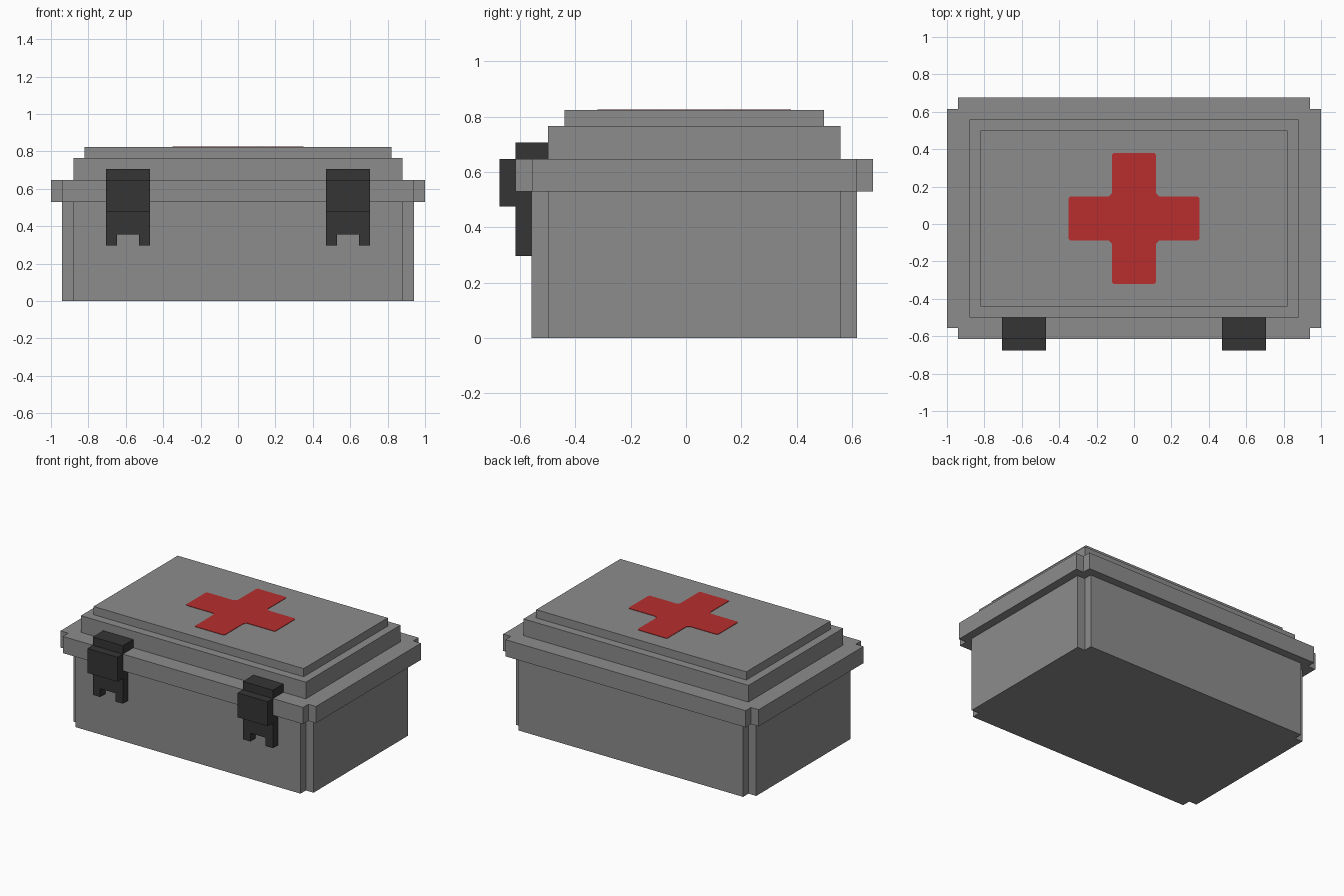
import bpy, bmesh

if "Cube" in bpy.data.objects:
    bpy.data.objects.remove(bpy.data.objects["Cube"])

CY = 0.03   # case centre in y (latches extend the front)
NOTCH = 0.06


def material(name, rgb):
    m = bpy.data.materials.new(name)
    m.diffuse_color = (*rgb, 1)
    m.use_nodes = True
    m.node_tree.nodes["Principled BSDF"].inputs["Base Color"].default_value = m.diffuse_color
    return m


GREY = material("case grey", (0.265, 0.265, 0.265))
DARK = material("latch charcoal", (0.036, 0.036, 0.036))
RED = material("cross red", (0.48, 0.027, 0.027))


def prism(name, outline, z0, z1, mat):
    """Extrude a flat outline from z0 up to z1."""
    bm = bmesh.new()
    face = bm.faces.new([bm.verts.new((x, y, z0)) for x, y in outline])
    ext = bmesh.ops.extrude_face_region(bm, geom=[face])
    for v in ext["geom"]:
        if isinstance(v, bmesh.types.BMVert):
            v.co.z = z1
    bmesh.ops.recalc_face_normals(bm, faces=bm.faces)
    me = bpy.data.meshes.new(name)
    bm.to_mesh(me)
    bm.free()
    me.materials.append(mat)
    ob = bpy.data.objects.new(name, me)
    bpy.context.collection.objects.link(ob)
    return ob


def four_way(corner):
    """Mirror one corner's points into all four quadrants, in order."""
    pts = []
    for sx, sy in ((1, 1), (-1, 1), (-1, -1), (1, -1)):
        q = [(sx * x, sy * y + CY) for x, y in corner]
        pts += q if sx * sy > 0 else q[::-1]
    return pts


def box(name, x0, x1, y0, y1, z0, z1, mat):
    return prism(name, [(x0, y0), (x1, y0), (x1, y1), (x0, y1)], z0, z1, mat)


def notched(hx, hy):
    n = NOTCH
    return four_way([(hx, hy - n), (hx - n, hy - n), (hx - n, hy)])


# Case body and lid rim with notched corners
prism("case_body", notched(0.94, 0.588), 0, 0.532, GREY)
prism("lid_rim", notched(1.0, 0.646), 0.53, 0.648, GREY)

# Stepped lid
prism("lid_step", four_way([(0.88, 0.529)]), 0.648, 0.766, GREY)
prism("lid_top", four_way([(0.822, 0.47)]), 0.766, 0.824, GREY)

# Red cross plate, slightly eased corners
a, b, c, f = 0.35, 0.117, 0.008, 0.018
prism("red_cross", four_way([(a, b - c), (a - c, b), (b + f, b), (b, b + f),
                             (b, a - c), (b - c, a)]), 0.823, 0.827, RED)

# Two latches on the front
for side, label in ((-1, "left"), (1, "right")):
    x0, x1 = sorted((side * 0.47, side * 0.705))
    box(f"{label}_latch_hook", x0, x1, -0.616, -0.498, 0.647, 0.707, DARK)
    box(f"{label}_latch_plate", x0, x1, -0.675, -0.615, 0.475, 0.648, DARK)
    box(f"{label}_latch_base", x0, x1, -0.616, -0.557, 0.356, 0.532, DARK)
    for i, xa in enumerate((x0, x1 - 0.058)):
        box(f"{label}_latch_prong_{i + 1}", xa, xa + 0.058,
            -0.616, -0.557, 0.297, 0.356, DARK)
